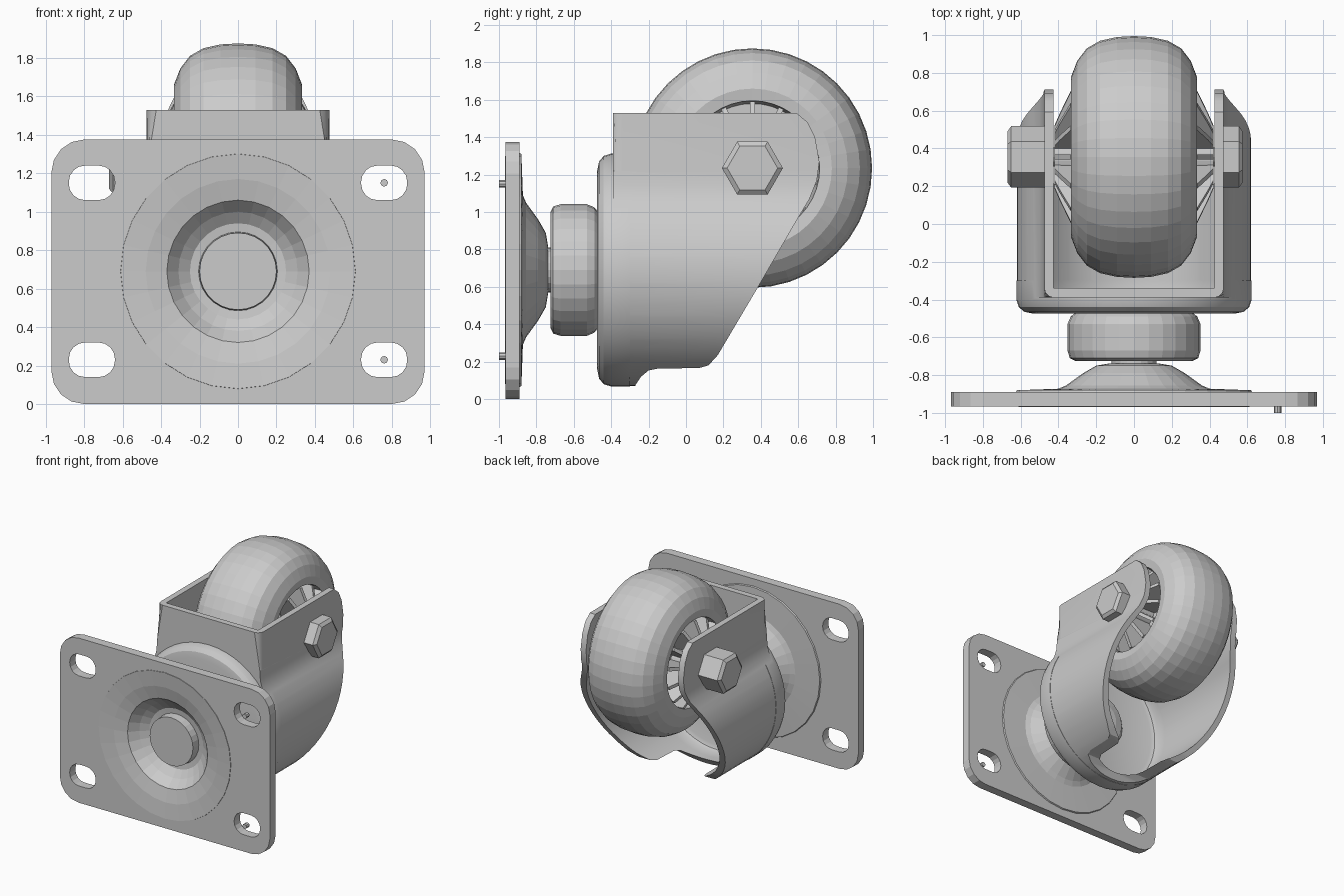
import bpy, bmesh
from math import sin, cos, pi, radians
from mathutils import Vector, Matrix

if "Cube" in bpy.data.objects:
    bpy.data.objects.remove(bpy.data.objects["Cube"])

CZ = 0.69                 # height of the swivel axis
WHEEL = (0.355, 1.235)    # y, z of the axle


def finish(bm, name):
    bmesh.ops.remove_doubles(bm, verts=bm.verts, dist=1e-5)
    bmesh.ops.recalc_face_normals(bm, faces=bm.faces)
    me = bpy.data.meshes.new(name)
    bm.to_mesh(me)
    bm.free()
    ob = bpy.data.objects.new(name, me)
    bpy.context.collection.objects.link(ob)
    return ob


def lathe(name, prof, axis='Y', centre=(0, 0, CZ), seg=32, phase=0.0):
    """Spin a closed (radius, position) profile about the X or Y axis."""
    bm = bmesh.new()
    c = Vector(centre)
    rings = []
    for k in range(seg):
        a = 2 * pi * k / seg + phase
        ring = []
        for r, p in prof:
            u, v = r * cos(a), r * sin(a)
            ring.append(bm.verts.new(c + Vector((u, p, v) if axis == 'Y' else (p, u, v))))
        rings.append(ring)
    n = len(prof)
    for k in range(seg):
        a, b = rings[k], rings[(k + 1) % seg]
        for i in range(n):
            j = (i + 1) % n
            ri, rj = prof[i][0], prof[j][0]
            if ri == 0 and rj == 0:
                continue
            if ri == 0:
                bm.faces.new((a[i], a[j], b[j]))
            elif rj == 0:
                bm.faces.new((a[i], a[j], b[i]))
            else:
                bm.faces.new((a[i], a[j], b[j], b[i]))
    return finish(bm, name)


def prism(name, pts, lo, hi, axis='Y'):
    """Extrude a 2D outline: (x, z) along Y, or (y, z) along X."""
    bm = bmesh.new()
    make = (lambda p, d: (p[0], d, p[1])) if axis == 'Y' else (lambda p, d: (d, p[0], p[1]))
    a = [bm.verts.new(make(p, lo)) for p in pts]
    b = [bm.verts.new(make(p, hi)) for p in pts]
    bm.faces.new(a)
    bm.faces.new(b)
    for i in range(len(pts)):
        j = (i + 1) % len(pts)
        bm.faces.new((a[i], a[j], b[j], b[i]))
    return finish(bm, name)


def apply_mod(ob, mod):
    bpy.context.view_layer.objects.active = ob
    bpy.ops.object.modifier_apply(modifier=mod.name)


def boolean(ob, other, op):
    m = ob.modifiers.new('cut', 'BOOLEAN')
    m.operation, m.object, m.solver = op, other, 'EXACT'
    apply_mod(ob, m)
    bpy.data.objects.remove(other)


def smooth(ob, deg):
    bpy.ops.object.select_all(action='DESELECT')
    ob.select_set(True)
    bpy.context.view_layer.objects.active = ob
    bpy.ops.object.shade_smooth_by_angle(angle=radians(deg))


def rounded(cx, cz, hw, hh, r, n):
    pts = []
    for q, (sx, sz) in enumerate([(1, 1), (-1, 1), (-1, -1), (1, -1)]):
        for k in range(n + 1):
            a = pi / 2 * (q + k / n)
            pts.append((cx + sx * (hw - r) + r * cos(a), cz + sz * (hh - r) + r * sin(a)))
    return pts


# Mounting plate with four slots and a round opening for the stamped dish
plate = prism('mounting_plate', rounded(0, 0.6875, 0.97, 0.6875, 0.17, 4), -0.965, -0.89)
for x in (-0.76, 0.76):
    for z in (0.23, 1.15):
        boolean(plate, prism('slot', rounded(x, z, 0.12, 0.09, 0.085, 4), -1.1, -0.8), 'DIFFERENCE')
boolean(plate, lathe('opening', [(0, -1.1), (0.6, -1.1), (0.6, -0.8), (0, -0.8)]), 'DIFFERENCE')

# Stamped dish in the plate, with the recessed rivet head in its middle
lathe('swivel_dish', [(0, -0.88), (0.2, -0.88), (0.205, -0.81), (0.25, -0.815), (0.31, -0.86),
                      (0.37, -0.93), (0.48, -0.955), (0.61, -0.968), (0.63, -0.90), (0.62, -0.88),
                      (0.40, -0.872), (0.36, -0.855), (0.27, -0.79), (0.2, -0.75), (0.13, -0.738),
                      (0, -0.738)], seg=28)

# Small locating pins in front of the right-hand slots
for z in (0.23, 1.15):
    lathe('locating_pin', [(0, -1.0), (0.02, -1.0), (0.02, -0.96), (0, -0.96)],
          centre=(0.76, 0, z), seg=8)

# Swivel neck, bearing housing and the rivet end inside the fork
lathe('swivel_neck', [(0, -0.76), (0.12, -0.76), (0.12, -0.70), (0, -0.70)], seg=20)
lathe('bearing_housing', [(0, -0.725), (0.31, -0.725), (0.34, -0.71), (0.352, -0.67), (0.352, -0.53),
                          (0.335, -0.49), (0.31, -0.47), (0, -0.47)], seg=28)
lathe('rivet_end', [(0, -0.43), (0.24, -0.43), (0.2, -0.39), (0.13, -0.375), (0, -0.375)], seg=20)


# Fork: round below, narrowing to straight cheeks above
def fork_section(d, top):
    side = [(0.475 - d, top), (0.475 - d, 1.22), (0.48 - d, 1.14), (0.50 - d, 1.07)]
    arc = [((0.62 - d) * cos(a), CZ + (0.62 - d) * sin(a))
           for a in (radians(30 - 240 * k / 40) for k in range(41))]
    return side + arc + [(-x, z) for x, z in reversed(side)]


fork = prism('fork', fork_section(0, 1.53), -0.39, 0.8)
bm = bmesh.new()
bm.from_mesh(fork.data)
corners = [e for e in bm.edges if all(v.co.y < -0.38 and v.co.z > 1.2 and abs(v.co.x) > 0.4 for v in e.verts)
           and abs(e.verts[0].co.x - e.verts[1].co.x) < 0.01]
bmesh.ops.bevel(bm, geom=corners, offset=0.05, segments=3, profile=0.5, affect='EDGES')
bm.to_mesh(fork.data)
bm.free()
boolean(fork, lathe('cap', [(0, -0.475), (0.53, -0.475), (0.58, -0.465), (0.61, -0.44), (0.623, -0.40),
                            (0.623, -0.3), (0, -0.3)], seg=48), 'UNION')
boolean(fork, prism('cheek_gap', fork_section(0.05, 2.0), -0.34, 0.9), 'DIFFERENCE')
boolean(fork, lathe('cap_hollow', [(0, -0.425), (0.53, -0.425), (0.56, -0.41), (0.572, -0.38),
                                   (0.572, -0.3), (0, -0.3)], seg=48), 'DIFFERENCE')
boolean(fork, prism('side_outline', [(-0.7, -0.1), (-0.27, -0.1), (-0.27, 0.075), (-0.24, 0.12), (-0.2, 0.153),
                                     (-0.15, 0.163), (0.07, 0.166), (0.12, 0.18), (0.17, 0.235), (0.38, 0.59),
                                     (0.60, 0.97), (0.66, 1.07), (0.70, 1.17), (0.713, 1.27), (0.69, 1.40),
                                     (0.65, 1.48), (0.595, 1.526), (0.55, 1.6), (-0.7, 1.6)], -1, 1, 'X'),
        'INTERSECT')
smooth(fork, 28)

# Wheel: rounded tyre, recessed web and projecting hub in one turned profile
half = [(0.64, 0.0), (0.635, 0.09), (0.615, 0.18), (0.575, 0.25), (0.51, 0.30), (0.425, 0.333),
        (0.36, 0.325), (0.345, 0.2), (0.14, 0.2), (0.13, 0.42)]
axle = (0, WHEEL[0], WHEEL[1])
lathe('wheel', half + [(0.05, 0.42), (0.05, -0.42)] + [(r, -p) for r, p in reversed(half[1:])],
      'X', axle, 40)

# Radial ribs on both sides of the hub
rib = [(0.1, 0.19), (0.355, 0.19), (0.355, 0.335), (0.24, 0.39), (0.17, 0.42), (0.1, 0.42)]
for name, s in (('right_hub_ribs', 1), ('left_hub_ribs', -1)):
    bm = bmesh.new()
    for k in range(14):
        rot = Matrix.Translation(axle) @ Matrix.Rotation(2 * pi * k / 14, 4, 'X')
        a, b = ([bm.verts.new(rot @ Vector((s * p, t, r))) for r, p in rib] for t in (-0.014, 0.014))
        bm.faces.new(a)
        bm.faces.new(b)
        for i in range(6):
            j = (i + 1) % 6
            bm.faces.new((a[i], a[j], b[j], b[i]))
    finish(bm, name)

# Axle with hexagonal bolt head and nut
lathe('axle', [(0, -0.5), (0.05, -0.5), (0.05, 0.5), (0, 0.5)], 'X', axle, 12)
for name, s, end in (('bolt_head', 1, 0.575), ('axle_nut', -1, 0.67)):
    lathe(name, [(0, s * 0.46), (0.163, s * 0.46), (0.163, s * (end - 0.02)),
                 (0.135, s * end), (0, s * end)], 'X', axle, 6)
